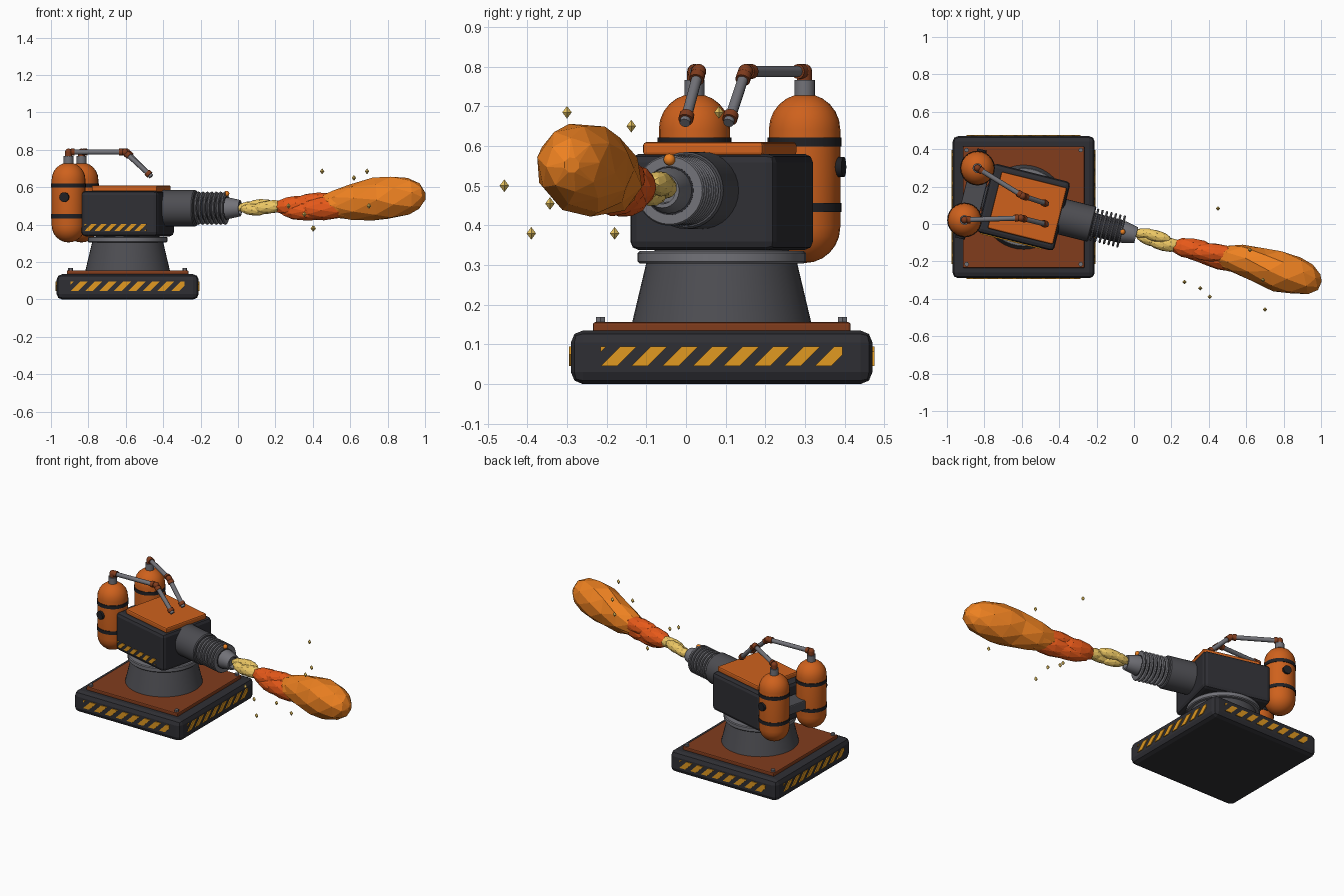
import bpy, bmesh
from math import radians, cos, sin, pi
from mathutils import Vector, Matrix

if "Cube" in bpy.data.objects:
    bpy.data.objects.remove(bpy.data.objects["Cube"])

PIVOT = Vector((-0.59, 0.09, 0))
BASE = Matrix.Translation(PIVOT)
TUR = BASE @ Matrix.Rotation(radians(-14), 4, 'Z')      # turret frame, barrel along +x
ID = Matrix()


def mat(name, rgb):
    m = bpy.data.materials.new(name)
    m.diffuse_color = (*rgb, 1)
    m.use_nodes = True
    m.node_tree.nodes["Principled BSDF"].inputs["Base Color"].default_value = m.diffuse_color
    return m


DARK = mat("dark_metal", (0.028, 0.028, 0.034))
BLACK = mat("black_rubber", (0.015, 0.015, 0.018))
STEEL = mat("gunmetal", (0.075, 0.075, 0.085))
GREY = mat("light_steel", (0.17, 0.17, 0.19))
ORANGE = mat("orange_paint", (0.62, 0.12, 0.012))
RUST = mat("rust_paint", (0.22, 0.045, 0.012))
YELLOW = mat("hazard_yellow", (0.75, 0.32, 0.015))
F_YEL = mat("flame_yellow", (0.85, 0.58, 0.13))
F_RED = mat("flame_red", (0.8, 0.1, 0.01))
F_ORA = mat("flame_orange", (0.85, 0.22, 0.015))


def finish(name, bm, m, M=ID, smooth=True, bevel=0, seg=2):
    bmesh.ops.recalc_face_normals(bm, faces=bm.faces[:])
    if smooth:
        for f in bm.faces:
            f.smooth = True
        for e in bm.edges:
            e.smooth = e.calc_face_angle(0) < 0.6
    me = bpy.data.meshes.new(name)
    bm.to_mesh(me)
    bm.free()
    me.materials.append(m)
    ob = bpy.data.objects.new(name, me)
    bpy.context.collection.objects.link(ob)
    ob.matrix_world = M
    if bevel:
        b = ob.modifiers.new("bevel", 'BEVEL')
        b.width, b.segments = bevel, seg
    return ob


def box(name, c, s, m, M=ID, bevel=0, seg=2):
    bm = bmesh.new()
    bmesh.ops.create_cube(bm, size=1, matrix=Matrix.Translation(c) @ Matrix.Diagonal((*s, 1)))
    return finish(name, bm, m, M, False, bevel, seg)


def lathe(name, prof, m, M=ID, n=32):
    bm = bmesh.new()
    vs = [bm.verts.new((r, 0, z)) for r, z in prof]
    es = [bm.edges.new(p) for p in zip(vs, vs[1:])]
    bmesh.ops.spin(bm, geom=vs + es, cent=(0, 0, 0), axis=(0, 0, 1), angle=2 * pi, steps=n)
    bmesh.ops.remove_doubles(bm, verts=bm.verts[:], dist=1e-5)
    return finish(name, bm, m, M)


def disc(name, r, z0, z1, m, M=ID, n=32, r2=None):
    return lathe(name, [(0, z0), (r, z0), (r if r2 is None else r2, z1), (0, z1)], m, M, n)


def rod(name, a, b, r, m, n=12):
    a, b = Vector(a), Vector(b)
    q = (b - a).to_track_quat('Z', 'Y').to_matrix().to_4x4()
    return disc(name, r, 0, (b - a).length, m, Matrix.Translation(a) @ q, n)


def ball(name, c, r, m, M=ID):
    bm = bmesh.new()
    bmesh.ops.create_uvsphere(bm, u_segments=14, v_segments=8, radius=r)
    return finish(name, bm, m, M @ Matrix.Translation(c))


def stripes(name, w, z0, z1, pitch, M):
    # slanted hazard bars in the xz plane, trimmed to a rectangle, facing -y
    bm = bmesh.new()
    h = z1 - z0
    u = -w - pitch
    while u < w:
        pts = ((u, z0), (u + pitch * .54, z0), (u + pitch * .54 + h, z1), (u + h, z1))
        bm.faces.new([bm.verts.new((x, 0, z)) for x, z in pts])
        u += pitch
    for s in (-1, 1):
        bmesh.ops.bisect_plane(bm, geom=bm.verts[:] + bm.edges[:] + bm.faces[:], dist=1e-6,
                               plane_co=(s * w, 0, 0), plane_no=(s, 0, 0), clear_outer=True)
    g = bmesh.ops.extrude_face_region(bm, geom=bm.faces[:])['geom']
    bmesh.ops.translate(bm, vec=(0, -0.008, 0), verts=[v for v in g if isinstance(v, bmesh.types.BMVert)])
    return finish(name, bm, YELLOW, M, False)


# base slab, deck plate, bolts, hazard bars on four sides
box("base_slab", (0, 0, 0.0675), (0.76, 0.76, 0.135), DARK, BASE, 0.03)
box("deck_plate", (0, 0, 0.143), (0.65, 0.65, 0.026), RUST, BASE, 0.006)
for i in (-1, 1):
    for j in (-1, 1):
        disc("deck_bolt", 0.013, 0.15, 0.169, GREY, BASE @ Matrix.Translation((i * .305, j * .305, 0)), 6)
for k in range(4):
    stripes("base_hazard_bars", 0.305, 0.045, 0.095, 0.077,
            BASE @ Matrix.Rotation(k * pi / 2, 4, 'Z') @ Matrix.Translation((0, -0.377, 0)))

# pedestal and turntable
disc("pedestal", 0.227, 0.15, 0.306, STEEL, BASE, 40, 0.19)
lathe("turntable_ring", [(0, .304), (.207, .304), (.212, .309), (.212, .33), (.207, .335), (0, .335)],
      GREY, BASE, 40)
disc("turntable_neck", 0.17, 0.33, 0.36, STEEL, BASE)

# turret housing and lid
box("turret_housing", (0, 0, 0.459), (0.425, 0.38, 0.242), DARK, TUR, 0.022)
box("turret_lid", (0.02, 0, 0.593), (0.36, 0.312, 0.034), ORANGE, TUR, 0.008)
stripes("housing_hazard_bars", 0.17, 0.365, 0.403, 0.055, TUR @ Matrix.Translation((-0.02, -0.187, 0)))

# barrel: sleeve, ribbed core, nozzle
BAR = TUR @ Matrix.Translation((0, 0, 0.488)) @ Matrix.Rotation(pi / 2, 4, 'Y')
lathe("barrel_sleeve", [(0, .19), (.097, .19), (.097, .372), (.092, .378), (0, .378)], STEEL, BAR)
disc("barrel_core", 0.062, 0.37, 0.545, DARK, BAR)
for k in range(7):
    z = 0.39 + k * 0.0245
    lathe("cooling_rib", [(.055, z - .006), (.085, z - .006), (.089, z), (.085, z + .006), (.055, z + .006)],
          GREY, BAR)
lathe("nozzle", [(0, .53), (.058, .53), (.058, .555), (.044, .62), (.034, .62), (.03, .59), (0, .59)],
      GREY, BAR, 24)
ball("pilot_light", (0.545, 0, 0.566), 0.015, F_ORA, TUR)

# fuel tanks with bands, knobs, valves
dome = [(0.09 * cos(a * pi / 12), 0.09 * sin(a * pi / 12)) for a in range(7)]
tank = [(r, .395 - z) for r, z in reversed(dome)] + [(r, .642 + z) for r, z in dome]
for s, side in ((-1, "front"), (1, "back")):
    T = TUR @ Matrix.Translation((-0.29, s * 0.143, 0))
    lathe(side + "_fuel_tank", tank, ORANGE, T, 24)
    for z in (0.445, 0.61):
        disc(side + "_tank_band", 0.093, z - 0.011, z + 0.011, BLACK, T, 24)
    disc(side + "_tank_knob", 0.026, 0.075, 0.102, BLACK,
         T @ Matrix.Translation((0, 0, 0.547)) @ Matrix.Rotation(-s * pi / 2, 4, 'X'), 14)
    disc(side + "_valve", 0.026, 0.72, 0.767, GREY, T, 16)
box("tank_bracket", (-0.275, 0, 0.48), (0.11, 0.2, 0.06), STEEL, TUR, 0.006)

# fuel pipes with couplings at each joint
for side, path in (("front", [(-.906, .022, .755), (-.906, .022, .788), (-.605, .032, .788), (-.463, -.003, .658)]),
                   ("back", [(-.837, .299, .755), (-.837, .299, .788), (-.595, .15, .788), (-.463, .107, .658)])):
    pts = [Vector(p) for p in path]
    for i, (a, b) in enumerate(zip(pts, pts[1:])):
        d = (b - a).normalized()
        rod(side + "_fuel_pipe", a, b, 0.0135, GREY)
        if i:
            ball(side + "_pipe_elbow", a, 0.019, RUST)
            rod(side + "_pipe_coupling", a + d * .012, a + d * .032, 0.019, RUST)
            rod(side + "_pipe_coupling", b - d * .032, b - d * .012, 0.019, RUST)
        else:
            rod(side + "_pipe_coupling", a, b, 0.019, RUST)


# flame made of faceted lumps
def lump(name, a, b, r, m, twist=0):
    a, b = Vector(a), Vector(b)
    bm = bmesh.new()
    bmesh.ops.create_icosphere(bm, subdivisions=2, radius=1)
    M = (Matrix.Translation((a + b) / 2) @ (b - a).to_track_quat('Z', 'Y').to_matrix().to_4x4()
         @ Matrix.Diagonal((r, r, (b - a).length / 2, 1)) @ Matrix.Rotation(twist, 4, 'Z'))
    bmesh.ops.transform(bm, matrix=M, verts=bm.verts[:])
    return finish(name, bm, m, ID, False)


def plume(name, rings, m, n=8):
    # rings of x, y, z, radius; every ring is turned a little
    bm = bmesh.new()
    loops = []
    for k, (x, y, z, r) in enumerate(rings):
        ang = [2 * pi * (j + 0.35 * k) / n for j in range(n)]
        loops.append([bm.verts.new((x - .2 * r * cos(t), y + r * cos(t), z + r * sin(t))) for t in ang])
    for p, q in zip(loops, loops[1:]):
        for j in range(n):
            i = (j + 1) % n
            bm.faces.new((p[j], p[i], q[j]))
            bm.faces.new((p[i], q[i], q[j]))
    bm.faces.new(loops[0])
    bm.faces.new(loops[-1])
    return finish(name, bm, m, ID, False)


for k, (a, b, r) in enumerate([((-.01, -.05, .487), (.12, -.05, .505), .028),
                               ((.01, -.06, .485), (.16, -.11, .475), .032),
                               ((.04, -.045, .50), (.2, -.085, .51), .032),
                               ((.07, -.09, .485), (.25, -.13, .50), .035),
                               ((.12, -.1, .50), (.27, -.12, .495), .035)]):
    lump("inner_flame", a, b, r, F_YEL, k)
for k, (a, b, r) in enumerate([((.19, -.115, .495), (.44, -.15, .50), .057),
                               ((.22, -.12, .475), (.52, -.19, .475), .055),
                               ((.28, -.14, .515), (.58, -.17, .525), .052),
                               ((.3, -.14, .48), (.62, -.22, .495), .065)]):
    lump("middle_flame", a, b, r, F_RED, k)
plume("outer_flame", [(.42, -.17, .512, .03), (.5, -.185, .513, .07), (.6, -.205, .52, .097),
                      (.72, -.245, .537, .115), (.81, -.258, .544, .118), (.91, -.277, .552, .1),
                      (.97, -.285, .553, .068), (1.0, -.288, .552, .02)], F_ORA)
lump("outer_flame_lick", (.41, -.17, .50), (.75, -.22, .51), .075, F_ORA)

# sparks around the flame
for c in [(.45, .083, .685), (.62, -.138, .65), (.69, -.30, .685), (.70, -.458, .5),
          (.405, -.39, .38), (.355, -.343, .455), (.27, -.31, .5), (.40, -.18, .38)]:
    bm = bmesh.new()
    bmesh.ops.create_uvsphere(bm, u_segments=4, v_segments=2, radius=1,
                              matrix=Matrix.Diagonal((.012, .012, .016, 1)))
    finish("spark", bm, F_YEL, Matrix.Translation(c), False)
